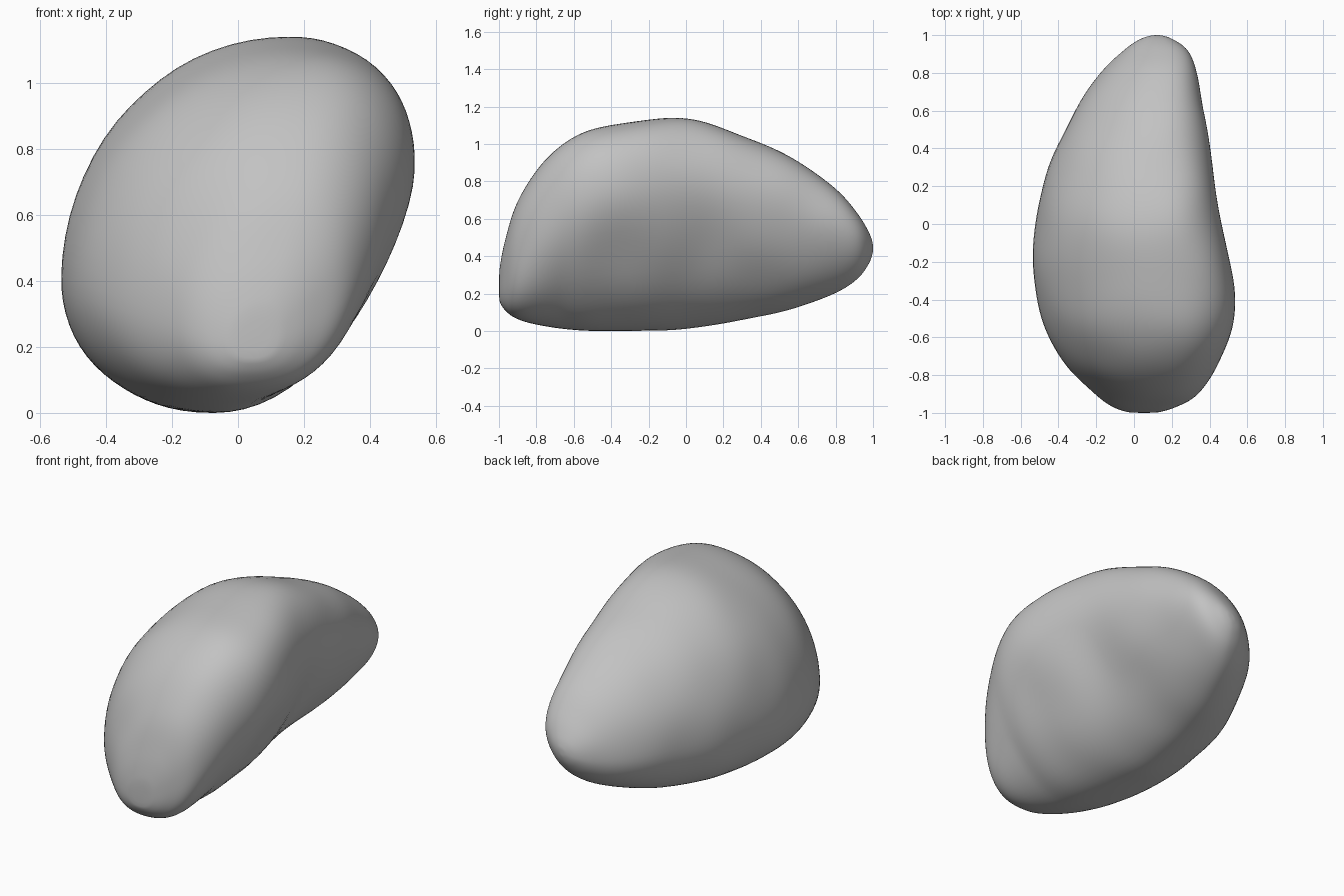
import bpy, bmesh
from math import sin, cos, pi, exp
from mathutils import Vector, noise

cube = bpy.data.objects.get("Cube")
if cube:
    bpy.data.objects.remove(cube)

# Stone outline, front to back: y, x left, x right, z bottom, z top
stations = [
    (-1, -.02, .12, .17, .32),
    (-.97, -.11, .22, .12, .48),
    (-.9, -.21, .34, .07, .7),
    (-.75, -.36, .44, .028, .925),
    (-.55, -.475, .525, .003, 1.07),
    (-.3, -.535, .53, .003, 1.125),
    (0, -.525, .465, .018, 1.15),
    (.3, -.46, .42, .06, 1.055),
    (.6, -.315, .37, .13, .915),
    (.8, -.18, .33, .21, .765),
    (.92, -.06, .28, .29, .63),
    (.98, .03, .2, .37, .53),
    (1, .1, .14, .43, .47),
]

# Shallow hollows: centre, radius, depth
hollows = [
    (Vector((.35, -.35, .46)), .2, .04),
    (Vector((.3, .12, .52)), .2, .035),
    (Vector((.25, .2, .25)), .22, .02),
    (Vector((-.1, -.83, .55)), .14, .02),
]
SIDES = 72
STEPS = 8


def catmull(a, b, c, d, t):
    return [.5 * (2 * q + (r - p) * t + (2 * p - 5 * q + 4 * r - s) * t * t
                  + (3 * q - p - 3 * r + s) * t ** 3)
            for p, q, r, s in zip(a, b, c, d)]


def smooth_stations(rows):
    padded = [rows[0]] + rows + [rows[-1]]
    result = []
    for i in range(len(rows) - 1):
        result += [catmull(*padded[i:i + 4], k / STEPS) for k in range(STEPS)]
    return result + [rows[-1]]


def roundness(c, s, front):
    """Below one is fuller than an ellipse, above one is flatter."""
    if s >= 0:
        return .86 if c > 0 else 1
    return 1.17 - .34 * front if c > 0 else .98 - .1 * front


def section(row):
    """Leaning oval, cut flatter at the lower right and boxier at the front."""
    y, left, right, bottom, top = row
    front = min(1, max(0, (-.65 - y) / .3))
    width, height = right - left, top - bottom
    crown_x, keel_x = left + .68 * width, left + .42 * width
    left_z = bottom + .36 * height
    right_z = bottom + (.67 - .1 * front) * height
    middle = Vector(((left + right) / 2, y, (bottom + top) / 2))
    points = []
    for i in range(SIDES):
        c, s = cos(2 * pi * i / SIDES), sin(2 * pi * i / SIDES)
        power = roundness(c, s, front)
        mid_x = crown_x if s >= 0 else keel_x
        mid_z = right_z if c >= 0 else left_z
        x = mid_x + ((right if c >= 0 else left) - mid_x) * abs(c) ** power
        z = mid_z + ((top if s >= 0 else bottom) - mid_z) * abs(s) ** power
        p = Vector((x, y, z))
        inward = (middle - p).normalized()
        push = sum(d * exp(-((p - h).length / r) ** 2) for h, r, d in hollows)
        push += .008 * noise.noise(p * 4)
        points.append(p + inward * push)
    return points


# Skin the sections and close both ends
bm = bmesh.new()
rings = [[bm.verts.new(p) for p in section(row)] for row in smooth_stations(stations)]
for near, far in zip(rings, rings[1:]):
    for i in range(SIDES):
        j = (i + 1) % SIDES
        bm.faces.new((near[i], near[j], far[j], far[i]))
for ring in (rings[0], rings[-1]):
    tip = bm.verts.new(sum((v.co for v in ring), Vector()) / SIDES)
    for i in range(SIDES):
        bm.faces.new((ring[i], ring[(i + 1) % SIDES], tip))
for _ in range(5):
    bmesh.ops.smooth_vert(bm, verts=bm.verts, factor=.5,
                          use_axis_x=True, use_axis_y=True, use_axis_z=True)
bmesh.ops.recalc_face_normals(bm, faces=bm.faces)

# Settle on the ground and centre
axes = list(zip(*(v.co for v in bm.verts)))
low = Vector([min(a) for a in axes])
high = Vector([max(a) for a in axes])
base = Vector(((low.x + high.x) / 2, (low.y + high.y) / 2, low.z))
for v in bm.verts:
    v.co -= base

mesh = bpy.data.meshes.new("stone")
bm.to_mesh(mesh)
bm.free()
stone = bpy.data.objects.new("stone", mesh)
bpy.context.collection.objects.link(stone)
for face in mesh.polygons:
    face.use_smooth = True

# Plain grey stone
grey = bpy.data.materials.new("stone grey")
grey.use_nodes = True
colour = (.54, .54, .54, 1)
grey.diffuse_color = colour
grey.node_tree.nodes["Principled BSDF"].inputs["Base Color"].default_value = colour
mesh.materials.append(grey)
